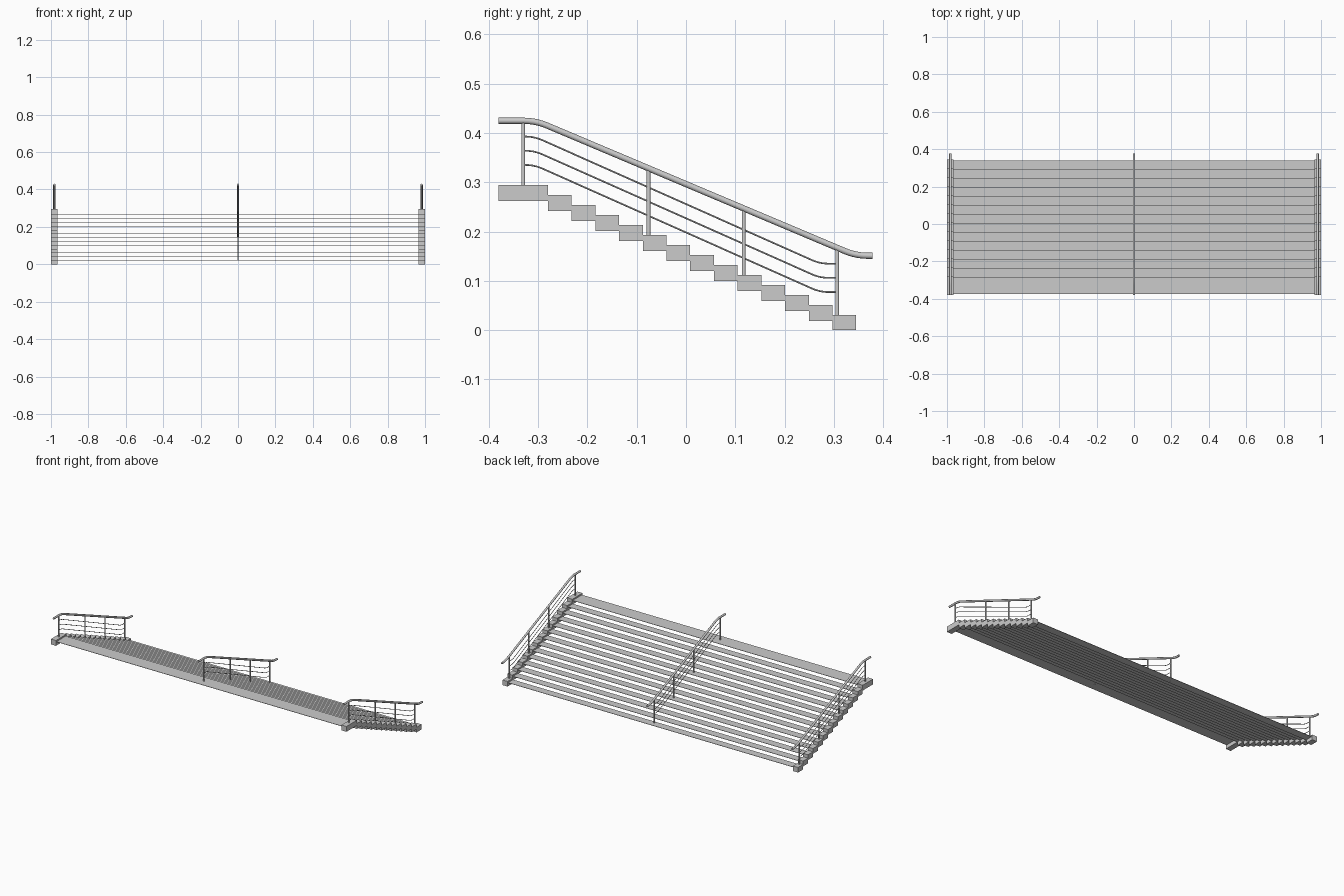
import bpy, math
from mathutils import Vector

if "Cube" in bpy.data.objects:
    bpy.data.objects.remove(bpy.data.objects["Cube"])

STEPS = 14
RISE = 0.0203          # height of one step
PITCH = 0.0481         # depth of one step
TOP_Z = 0.295
FRONT, LANDING = -0.38, -0.28


def box(name, lo, hi):
    bpy.ops.mesh.primitive_cube_add(size=1, location=[(a + b) / 2 for a, b in zip(lo, hi)])
    ob = bpy.context.object
    ob.name = name
    ob.scale = [b - a for a, b in zip(lo, hi)]
    bpy.ops.object.transform_apply(location=False, rotation=False, scale=True)
    return ob


def rounded(points, cut, n=5):
    """Replace each inner corner of a (y, z) path by a small arc."""
    pts = [Vector(p) for p in points]
    out = [pts[0]]
    for a, b, c in zip(pts, pts[1:], pts[2:]):
        p, q = b + (a - b).normalized() * cut, b + (c - b).normalized() * cut
        for i in range(n + 1):
            t = i / n
            out.append(p * (1 - t) ** 2 + b * 2 * t * (1 - t) + q * t ** 2)
    return out + [pts[-1]]


def tube(name, x, path, radius, res):
    cu = bpy.data.curves.new(name, 'CURVE')
    cu.dimensions = '3D'
    cu.bevel_depth = radius
    cu.bevel_resolution = res
    cu.use_fill_caps = True
    sp = cu.splines.new('POLY')
    sp.points.add(len(path) - 1)
    for pt, (y, z) in zip(sp.points, path):
        pt.co = (x, y, z, 1)
    ob = bpy.data.objects.new(name, cu)
    bpy.context.collection.objects.link(ob)
    bpy.ops.object.select_all(action='DESELECT')
    ob.select_set(True)
    bpy.context.view_layer.objects.active = ob
    bpy.ops.object.convert(target='MESH')
    bpy.ops.object.shade_smooth_by_angle(angle=math.radians(40))


# Steps: thin open treads between solid end blocks
for i in range(STEPS):
    y0 = FRONT if i == 0 else LANDING + (i - 1) * PITCH
    y1 = LANDING + i * PITCH
    top = TOP_Z - i * RISE
    a = -0.375 if i == 0 else y0 - 0.005
    box(f"tread_{i + 1}", (-0.97, a, top - 0.011), (0.97, y1 - 0.005, top - 0.009))
    for side, s in (("left", -1), ("right", 1)):
        xs = sorted((s * 0.966, s * 1.0))
        box(f"end_block_{side}_{i + 1}", (xs[0], y0, max(0, top - 0.0325)), (xs[1], y1, top))

# Railings: handrail, posts and three infill bars
HANDRAIL = rounded([(-0.38, 0.425), (-0.305, 0.425), (0.345, 0.151), (0.378, 0.151)], 0.025)
POSTS = [(-0.33, 0.285, 0.423), (-0.076, 0.185, 0.326), (0.117, 0.104, 0.245), (0.307, 0.022, 0.164)]
for label, x in (("left", -0.982), ("middle", 0.0), ("right", 0.982)):
    tube(f"handrail_{label}", x, HANDRAIL, 0.0062, 4)
    for k, (y, z0, z1) in enumerate(POSTS):
        tube(f"post_{label}_{k + 1}", x, [(y, z0 - 0.002), (y, z1)], 0.004, 3)
    for k in range(3):
        d = k * 0.0288
        bar = rounded([(-0.33, 0.393 - d), (-0.308, 0.393 - d),
                       (0.272, 0.135 - d), (0.307, 0.135 - d)], 0.018)
        tube(f"infill_bar_{label}_{k + 1}", x, bar, 0.0017, 2)
